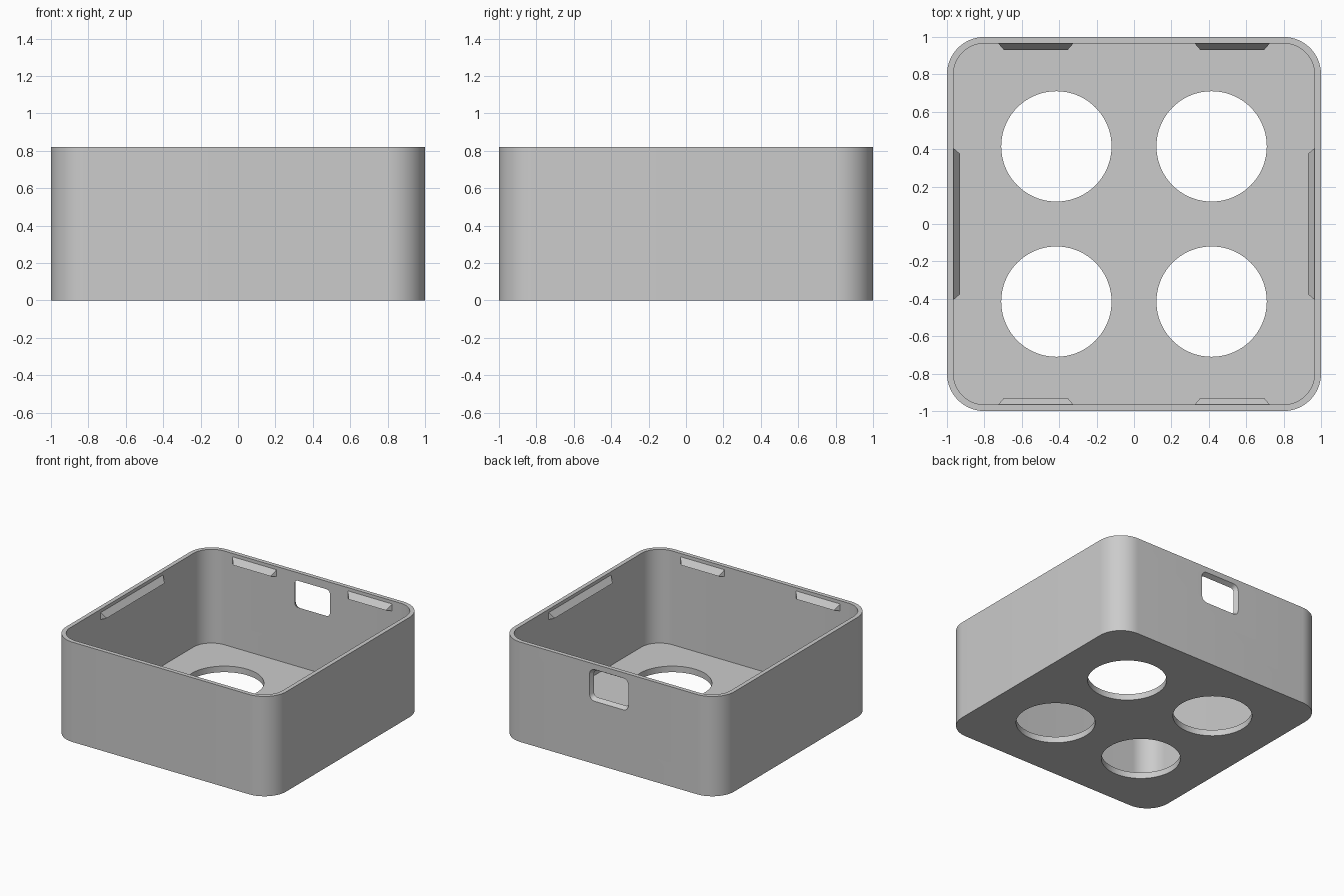
import bpy, bmesh, math
from mathutils import Matrix, Vector

if "Cube" in bpy.data.objects:
    bpy.data.objects.remove(bpy.data.objects["Cube"])

HEIGHT, WALL, FLOOR = 0.82, 0.035, 0.05
INNER = 1 - WALL

grey = bpy.data.materials.new("light_grey")
grey.use_nodes = True
grey.diffuse_color = (0.6, 0.6, 0.6, 1)
grey.node_tree.nodes["Principled BSDF"].inputs["Base Color"].default_value = (0.6, 0.6, 0.6, 1)


def rounded_rect(w, h, r, steps=14):
    """Outline of a rounded rectangle with half sizes w and h."""
    pts = []
    for k, (sx, sy) in enumerate([(1, 1), (-1, 1), (-1, -1), (1, -1)]):
        for i in range(steps + 1):
            a = math.pi / 2 * (k + i / steps)
            pts.append((sx * (w - r) + r * math.cos(a), sy * (h - r) + r * math.sin(a)))
    return pts


def loft(name, bottom, top, z0, z1, matrix=Matrix()):
    """Solid between two outlines with the same number of points."""
    bm = bmesh.new()
    low = [bm.verts.new((x, y, z0)) for x, y in bottom]
    high = [bm.verts.new((x, y, z1)) for x, y in top]
    bm.faces.new(low[::-1])
    bm.faces.new(high)
    n = len(low)
    for i in range(n):
        j = (i + 1) % n
        bm.faces.new((low[i], low[j], high[j], high[i]))
    bm.transform(matrix)
    bmesh.ops.recalc_face_normals(bm, faces=bm.faces)
    mesh = bpy.data.meshes.new(name)
    bm.to_mesh(mesh)
    bm.free()
    mesh.materials.append(grey)
    obj = bpy.data.objects.new(name, mesh)
    bpy.context.collection.objects.link(obj)
    return obj


def activate(obj):
    bpy.ops.object.select_all(action="DESELECT")
    obj.select_set(True)
    bpy.context.view_layer.objects.active = obj


def cut(obj, cutter):
    mod = obj.modifiers.new("cut", "BOOLEAN")
    mod.operation, mod.solver, mod.object = "DIFFERENCE", "EXACT", cutter
    activate(obj)
    bpy.ops.object.modifier_apply(modifier=mod.name)
    bpy.data.objects.remove(cutter)


# Open box with rounded corners
outline = rounded_rect(1, 1, 0.2)
box = loft("box_shell", outline, outline, 0, HEIGHT)
cavity = rounded_rect(INNER, INNER, 0.165)
cut(box, loft("cavity_cutter", cavity, cavity, FLOOR, 1))

# Four round holes in the floor
circle = rounded_rect(0.295, 0.295, 0.295, 18)
circle = [p for i, p in enumerate(circle) if i % 19 != 18]
for sx in (-1, 1):
    for sy in (-1, 1):
        place = Matrix.Translation((sx * 0.415, sy * 0.415, 0))
        cut(box, loft("hole_cutter", circle, circle, -0.1, 0.2, place))

# Port window through the back wall, wider on the outside
place = Matrix.Translation((0, 0, 0.645)) @ Matrix.Rotation(-math.pi / 2, 4, "X")
cut(box, loft("window_cutter", rounded_rect(0.155, 0.105, 0.025, 6),
              rounded_rect(0.18, 0.135, 0.05, 6), INNER - 0.008, 1.008, place))

activate(box)
bpy.ops.object.shade_smooth_by_angle(angle=math.radians(30))


def snap_ridge(name, half, offset, turn):
    """Wedge on the inside of the back wall, turned about z to its own wall."""
    bm = bmesh.new()
    tip = INNER - 0.035
    verts = [bm.verts.new(p) for s in (-1, 1) for p in (
        (offset + s * half, INNER + 0.005, 0.8),
        (offset + s * half, INNER + 0.005, 0.735),
        (offset + s * (half - 0.035), tip, 0.745))]
    bmesh.ops.convex_hull(bm, input=verts)
    bm.transform(Matrix.Rotation(turn, 4, "Z"))
    bmesh.ops.recalc_face_normals(bm, faces=bm.faces)
    mesh = bpy.data.meshes.new(name)
    bm.to_mesh(mesh)
    bm.free()
    mesh.materials.append(grey)
    bpy.context.collection.objects.link(bpy.data.objects.new(name, mesh))


# Snap ridges: two on the front and back walls, one on each side wall
for wall, turn in (("back", 0), ("front", math.pi)):
    for side, s in (("left", 1), ("right", -1)):
        x = s * 0.525 * math.cos(turn)
        snap_ridge(f"{wall}_{side}_snap_ridge", 0.205, x, turn)
snap_ridge("left_snap_ridge", 0.41, 0, -math.pi / 2)
snap_ridge("right_snap_ridge", 0.41, 0, math.pi / 2)
